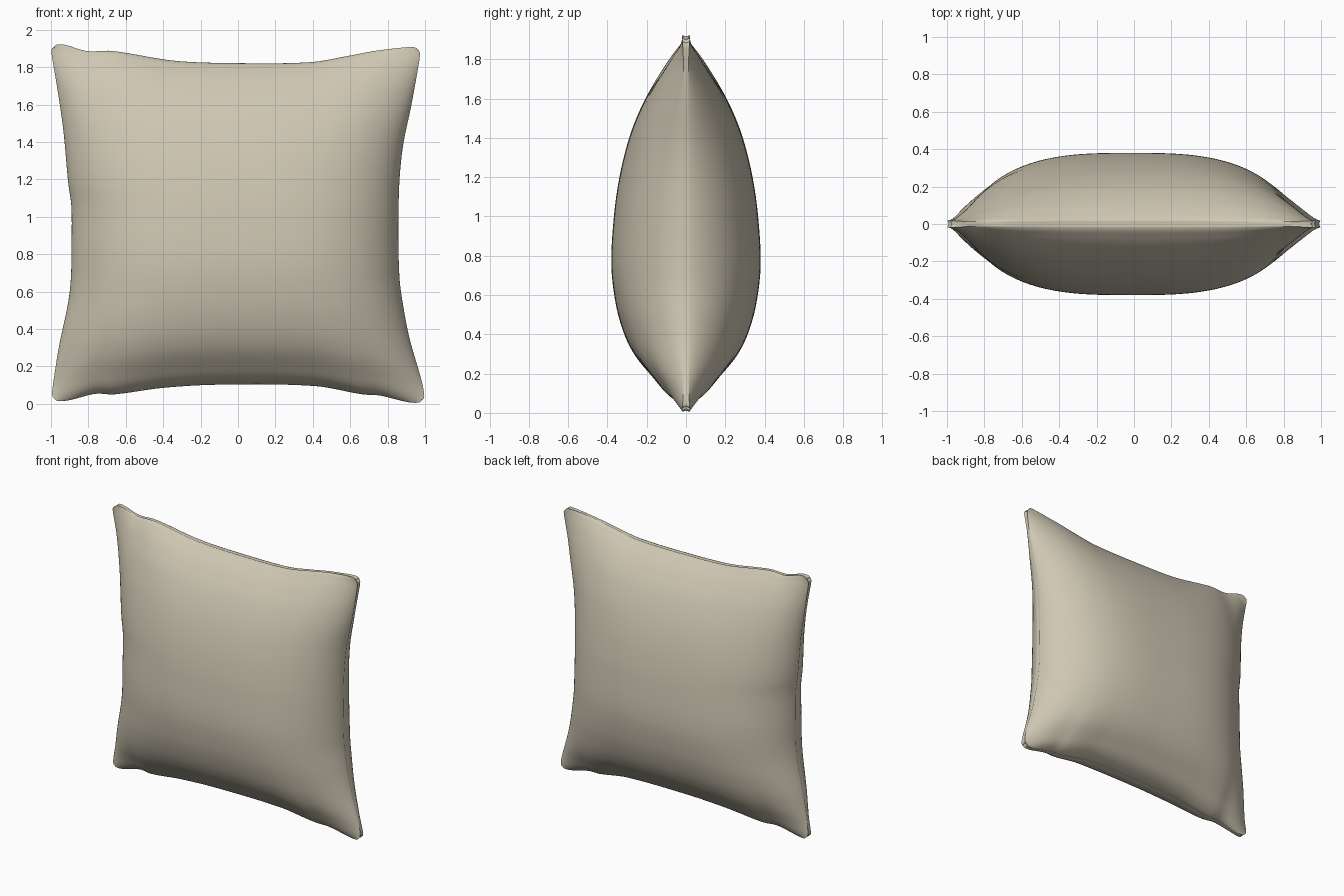
import bpy, bmesh, math

if "Cube" in bpy.data.objects:
    bpy.data.objects.remove(bpy.data.objects["Cube"])


def curve(pts, t):
    """Smooth interpolation through (t, value) points."""
    n = len(pts)

    def slope(i):
        a, b = pts[max(i - 1, 0)], pts[min(i + 1, n - 1)]
        return (b[1] - a[1]) / (b[0] - a[0])
    i = 0
    while i < n - 2 and t > pts[i + 1][0]:
        i += 1
    (t0, p0), (t1, p1) = pts[i], pts[i + 1]
    d = t1 - t0
    s = min(max((t - t0) / d, 0), 1)
    return ((2*s**3 - 3*s*s + 1) * p0 + (s**3 - 2*s*s + s) * d * slope(i)
            + (3*s*s - 2*s**3) * p1 + (s**3 - s*s) * d * slope(i + 1))


# Outline edges: top/bottom height by u, left/right position by v
TOP = [(-1, 1.93), (-.92, 1.922), (-.8, 1.887), (-.66, 1.887), (-.33, 1.835), (0, 1.822),
       (.4, 1.827), (.6, 1.86), (.75, 1.888), (1, 1.917)]
BOTTOM = [(-1, .004), (-.9, .018), (-.76, .053), (-.66, .05), (-.4, .085), (-.1, .102),
          (.4, .095), (.66, .05), (.75, .044), (.9, .008), (1, -.002)]
LEFT = [(-1, -1.005), (-.7, -.96), (-.38, -.9), (-.07, -.89), (.1, -.892), (.22, -.908),
        (.52, -.935), (.8, -.975), (1, -1.01)]
RIGHT = [(-1, 1.01), (-.86, .98), (-.65, .922), (-.49, .89), (-.28, .863), (.15, .86),
         (.42, .88), (.68, .93), (1, .985)]
# Fullness of the stuffing by v (squared, so that it rises steeply at the seam)
FILL = [(-1, 0), (-.953, .32), (-.88, .49), (-.767, .70), (-.65, .83), (-.477, .94),
        (-.244, 1), (.047, .965), (.28, .89), (.51, .76), (.744, .54), (.86, .37),
        (.95, .19), (1, 0)]
FILL = [(v, f * f) for v, f in FILL]

N = 96


def surface(i, j, side):
    u, v = (math.sin(math.pi / 2 * (2 * k / N - 1)) for k in (i, j))
    rim = i in (0, N) or j in (0, N)
    a, b = (u + 1) / 2, (v + 1) / 2
    x = curve(LEFT, v) * (1 - a) + curve(RIGHT, v) * a
    z = curve(BOTTOM, u) * (1 - b) + curve(TOP, u) * b
    # round the four corners
    c = abs(u * v)
    pull = 0.028 * c ** 40
    x -= math.copysign(pull, u)
    z -= math.copysign(pull, v)
    if rim:                       # groove between the two panels
        return (x * 0.993, 0, 0.96 + (z - 0.96) * 0.993)
    h = 0.38 * (1 - abs(u) ** 3) ** 0.6 * math.sqrt(max(curve(FILL, v), 0))
    h *= 1 - 0.3 * c ** 3         # flatter wings at the corners
    return (x, side * math.hypot(h, 0.009 + 0.012 * c ** 8), z)


# Pillow: front and back panels joined at a grooved seam
bm = bmesh.new()
for side in (-1, 1):
    g = [[bm.verts.new(surface(i, j, side)) for j in range(N + 1)] for i in range(N + 1)]
    for i in range(N):
        for j in range(N):
            q = [g[i][j], g[i + 1][j], g[i + 1][j + 1], g[i][j + 1]]
            bm.faces.new(q if side < 0 else q[::-1])
bmesh.ops.remove_doubles(bm, verts=bm.verts, dist=1e-6)
mesh = bpy.data.meshes.new("pillow")
bm.to_mesh(mesh)
bm.free()
pillow = bpy.data.objects.new("pillow", mesh)
bpy.context.collection.objects.link(pillow)

cloth = bpy.data.materials.new("beige cloth")
cloth.diffuse_color = (0.62, 0.57, 0.45, 1)
cloth.use_nodes = True
cloth.node_tree.nodes["Principled BSDF"].inputs["Base Color"].default_value = cloth.diffuse_color
mesh.materials.append(cloth)

bpy.context.view_layer.objects.active = pillow
pillow.select_set(True)
bpy.ops.object.shade_smooth_by_angle(angle=math.radians(70))
